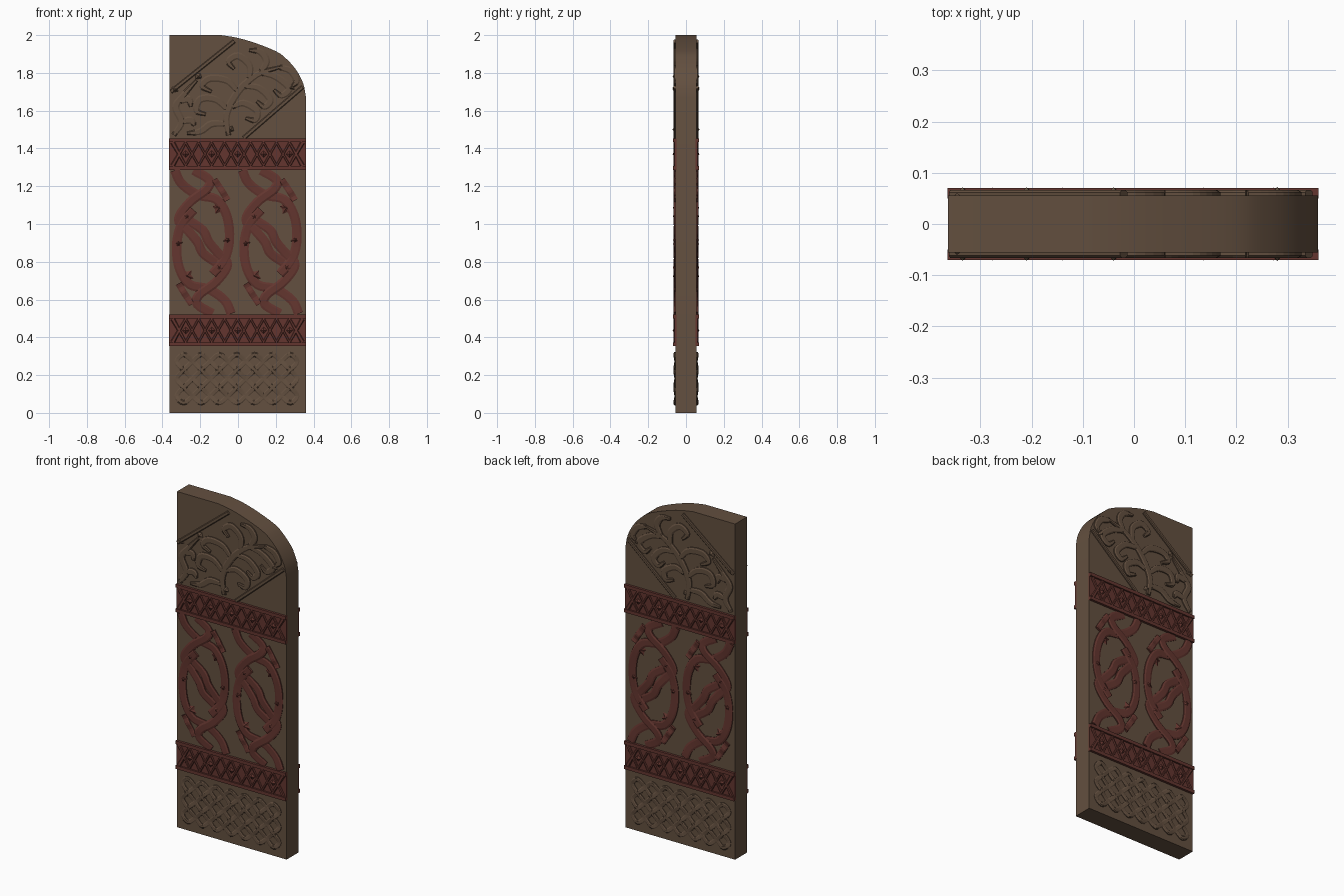
import bpy, bmesh, math
from mathutils import Vector

if "Cube" in bpy.data.objects:
    bpy.data.objects.remove(bpy.data.objects["Cube"])

def material(name, col):
    m = bpy.data.materials.new(name)
    m.diffuse_color = (*col, 1)
    m.use_nodes = True
    m.node_tree.nodes["Principled BSDF"].inputs["Base Color"].default_value = m.diffuse_color
    return m

WOOD = material("brown_wood", (0.125, 0.079, 0.050))
RED = material("red_paint", (0.125, 0.036, 0.028))
FACE = 0.056   # half thickness of the door leaf

def finish(bm, name, mat):
    bmesh.ops.recalc_face_normals(bm, faces=bm.faces)
    me = bpy.data.meshes.new(name)
    bm.to_mesh(me)
    bm.free()
    me.materials.append(mat)
    ob = bpy.data.objects.new(name, me)
    bpy.context.collection.objects.link(ob)
    return ob

def smooth_path(pts, n=6):
    # Catmull-Rom curve through the points
    p = [Vector(q) for q in pts]
    p = [2 * p[0] - p[1]] + p + [2 * p[-1] - p[-2]]
    out = []
    for i in range(1, len(p) - 2):
        a, b, c, d = p[i - 1:i + 3]
        for k in range(n):
            t = k / n
            out.append(0.5 * (2 * b + (c - a) * t + (2 * a - 5 * b + 4 * c - d) * t * t
                              + (3 * b - a - 3 * c + d) * t ** 3))
    return out + [p[-2]]

def ribbon(bm, path, width, height, closed=False):
    # carved strip with bevelled edges, on both faces of the door
    n = len(path)
    for s in (-1, 1):
        rings = []
        for i, p in enumerate(path):
            a = path[(i - 1) % n] if closed or i > 0 else p
            b = path[(i + 1) % n] if closed or i < n - 1 else p
            d = (b - a).normalized()
            nrm = Vector((-d.y, d.x))
            w, h = width(i / (n - 1)) / 2, height(i / (n - 1))
            prof = ((-w, 0.05), (-w, FACE + (h - FACE) * 0.6), (-w * 0.6, h),
                    (w * 0.6, h), (w, FACE + (h - FACE) * 0.6), (w, 0.05))
            rings.append([bm.verts.new((p.x + nrm.x * o, s * y, p.y + nrm.y * o)) for o, y in prof])
        for i in range(n if closed else n - 1):
            r, q = rings[i], rings[(i + 1) % n]
            for k in range(6):
                bm.faces.new((r[k], r[(k + 1) % 6], q[(k + 1) % 6], q[k]))
        if not closed:
            bm.faces.new(rings[0])
            bm.faces.new(rings[-1])

def plate(bm, pts, y0, y1):
    # flat polygon plate on both faces
    for s in (-1, 1):
        a = [bm.verts.new((x, s * y0, z)) for x, z in pts]
        b = [bm.verts.new((x, s * y1, z)) for x, z in pts]
        bm.faces.new(a)
        bm.faces.new(b)
        for i in range(len(a)):
            j = (i + 1) % len(a)
            bm.faces.new((a[i], a[j], b[j], b[i]))

def stud(bm, pts, c, y):
    # faceted raised point on both faces
    for s in (-1, 1):
        a = [bm.verts.new((x, s * 0.05, z)) for x, z in pts]
        t = bm.verts.new((c[0], s * y, c[1]))
        bm.faces.new(a)
        for i in range(len(a)):
            bm.faces.new((a[i], a[(i + 1) % len(a)], t))

def rect(x0, x1, z0, z1):
    return [(x0, z0), (x1, z0), (x1, z1), (x0, z1)]

# door leaf with one rounded top corner
bm = bmesh.new()
arch = smooth_path([(0.36, 1.67), (0.345, 1.745), (0.305, 1.82), (0.25, 1.88), (0.2, 1.915),
                    (0.1, 1.955), (0.0, 1.985), (-0.09, 2.0)], 3)
outline = [(-0.363, 0), (0.36, 0)] + [tuple(p) for p in arch] + [(-0.363, 2.0)]
front = bm.faces.new([bm.verts.new((x, -FACE, z)) for x, z in outline])
ext = bmesh.ops.extrude_face_region(bm, geom=[front])
bmesh.ops.translate(bm, verts=[v for v in ext["geom"] if isinstance(v, bmesh.types.BMVert)],
                    vec=(0, 2 * FACE, 0))
leaf = finish(bm, "door_leaf", WOOD)
bpy.context.view_layer.objects.active = leaf
leaf.select_set(True)
bpy.ops.object.shade_smooth_by_angle(angle=math.radians(30))

# two red bands with borders, lattice and faceted diamonds
for name, z0, z1 in (("lower_band", 0.353, 0.52), ("upper_band", 1.287, 1.453)):
    bm = bmesh.new()
    plate(bm, rect(-0.364, 0.361, z0, z1), 0.05, 0.060)
    for a, b in ((z0, z0 + 0.02), (z1 - 0.02, z1)):
        plate(bm, rect(-0.364, 0.361, a, b), 0.05, 0.070)
    zc, pitch, lo, hi = (z0 + z1) / 2, 0.1375, z0 + 0.022, z1 - 0.022
    for ph in (0, 1):
        zig = [Vector((-0.346 + i * pitch / 2, lo if (i + ph) % 2 else hi)) for i in range(11)]
        ribbon(bm, zig, lambda t: 0.024, lambda t: 0.067)
    for i in range(5):
        c = -0.277 + i * pitch
        stud(bm, [(c - 0.035, zc), (c, zc - 0.035), (c + 0.035, zc), (c, zc + 0.035)], (c, zc), 0.071)
    finish(bm, name, RED)

# red interlaced ornament: half a motif, repeated by half turn, in two columns
strands = [
    [(-0.15, 0.38), (-0.115, 0.31), (-0.03, 0.25), (0.07, 0.225), (0.125, 0.14), (0.14, 0.02),
     (0.115, -0.09), (0.05, -0.17)],
    [(-0.05, 0.38), (0.03, 0.33), (0.02, 0.28), (-0.07, 0.21), (-0.13, 0.12), (-0.08, 0.06),
     (-0.03, 0.0), (0.0, -0.06), (0.07, -0.11)],
    [(0.06, 0.33), (0.1, 0.27), (0.13, 0.22)],
]
leaves = [(-0.085, 0.135, 0.06), (0.085, 0.18, 0.055), (-0.13, -0.01, 0.035)]
bm = bmesh.new()
for cx in (-0.185, 0.172):
    for r in (1, -1):
        for k, st in enumerate(strands):
            path = smooth_path([(cx + r * x, 0.905 + r * z) for x, z in st], 5)
            ribbon(bm, path, lambda t: 0.05 if k < 2 else 0.035,
                   lambda t: 0.064 + 0.003 * math.cos(t * 12 + k * 3))
        for x, z, s in leaves:
            x, z = cx + r * x, 0.905 + r * z
            star = [(x + s * (1 if i % 2 else 0.6) * math.cos(i * math.pi / 5 + r),
                     z + s * (1 if i % 2 else 0.6) * math.sin(i * math.pi / 5 + r)) for i in range(10)]
            stud(bm, star, (x, z), 0.069)
finish(bm, "middle_interlace", RED)

# woven knot at the bottom: one closed path bouncing in a 7 by 3 grid
def tri(t, n):
    t %= 2 * n
    return t if t < n else 2 * n - t

steps = 8
knot = [Vector((tri(i / steps + 0.5, 7), tri(i / steps, 3))) for i in range(42 * steps)]
for _ in range(2):
    knot = [(knot[i - 1] + knot[i] + knot[(i + 1) % len(knot)]) / 3 for i in range(len(knot))]
knot = [Vector((-0.335 + p.x * 0.094, 0.043 + p.y * 0.092)) for p in knot]
bm = bmesh.new()
ribbon(bm, knot, lambda t: 0.026, lambda t: 0.0625 + 0.003 * math.cos(2 * math.pi * 42 * t), True)
finish(bm, "bottom_knot", WOOD)

# diagonal mouldings framing the top carving
bm = bmesh.new()
for a, b in (((-0.355, 1.70), (-0.02, 1.968)), ((0.03, 1.455), (0.342, 1.725))):
    ribbon(bm, [Vector(a), Vector(b)], lambda t: 0.022, lambda t: 0.066)
finish(bm, "diagonal_mouldings", WOOD)

# curling leaf carving between the mouldings
scrolls = [
    [(-0.05, 1.47), (-0.06, 1.58), (0.0, 1.7), (0.1, 1.79), (0.22, 1.83)],
    [(-0.05, 1.6), (-0.12, 1.66), (-0.2, 1.66), (-0.22, 1.6), (-0.17, 1.58)],
    [(0.0, 1.7), (-0.06, 1.76), (-0.15, 1.77), (-0.19, 1.73), (-0.14, 1.7)],
    [(0.06, 1.76), (0.06, 1.84), (0.0, 1.89), (-0.05, 1.86), (-0.02, 1.82)],
    [(0.12, 1.8), (0.15, 1.86), (0.12, 1.91), (0.06, 1.92)],
    [(-0.03, 1.62), (0.03, 1.64), (0.1, 1.6), (0.09, 1.55), (0.04, 1.56)],
    [(0.03, 1.73), (0.11, 1.72), (0.17, 1.66), (0.14, 1.62), (0.1, 1.65)],
    [(0.12, 1.8), (0.2, 1.78), (0.27, 1.72), (0.23, 1.68), (0.19, 1.71)],
    [(-0.06, 1.53), (-0.14, 1.53), (-0.2, 1.49), (-0.27, 1.48)],
    [(-0.34, 1.47), (-0.3, 1.54), (-0.33, 1.62), (-0.29, 1.68), (-0.22, 1.76)],
    [(-0.3, 1.54), (-0.25, 1.55), (-0.23, 1.52)],
    [(-0.31, 1.65), (-0.26, 1.66), (-0.25, 1.62)],
    [(0.22, 1.83), (0.28, 1.81), (0.31, 1.76), (0.29, 1.73)],
]
bm = bmesh.new()
for st in scrolls:
    ribbon(bm, smooth_path(st, 5), lambda t: 0.012 + 0.028 * math.sin(math.pi * (0.15 + 0.8 * t)),
           lambda t: 0.066)
# raised leaf tips
for x, z in ((-0.335, 1.71), (-0.21, 1.78), (0.28, 1.72), (-0.04, 1.5)):
    stud(bm, [(x - 0.022, z - 0.02), (x + 0.025, z - 0.01), (x + 0.015, z + 0.025), (x - 0.02, z + 0.02)],
         (x, z), 0.072)
finish(bm, "top_leaf_carving", WOOD)
